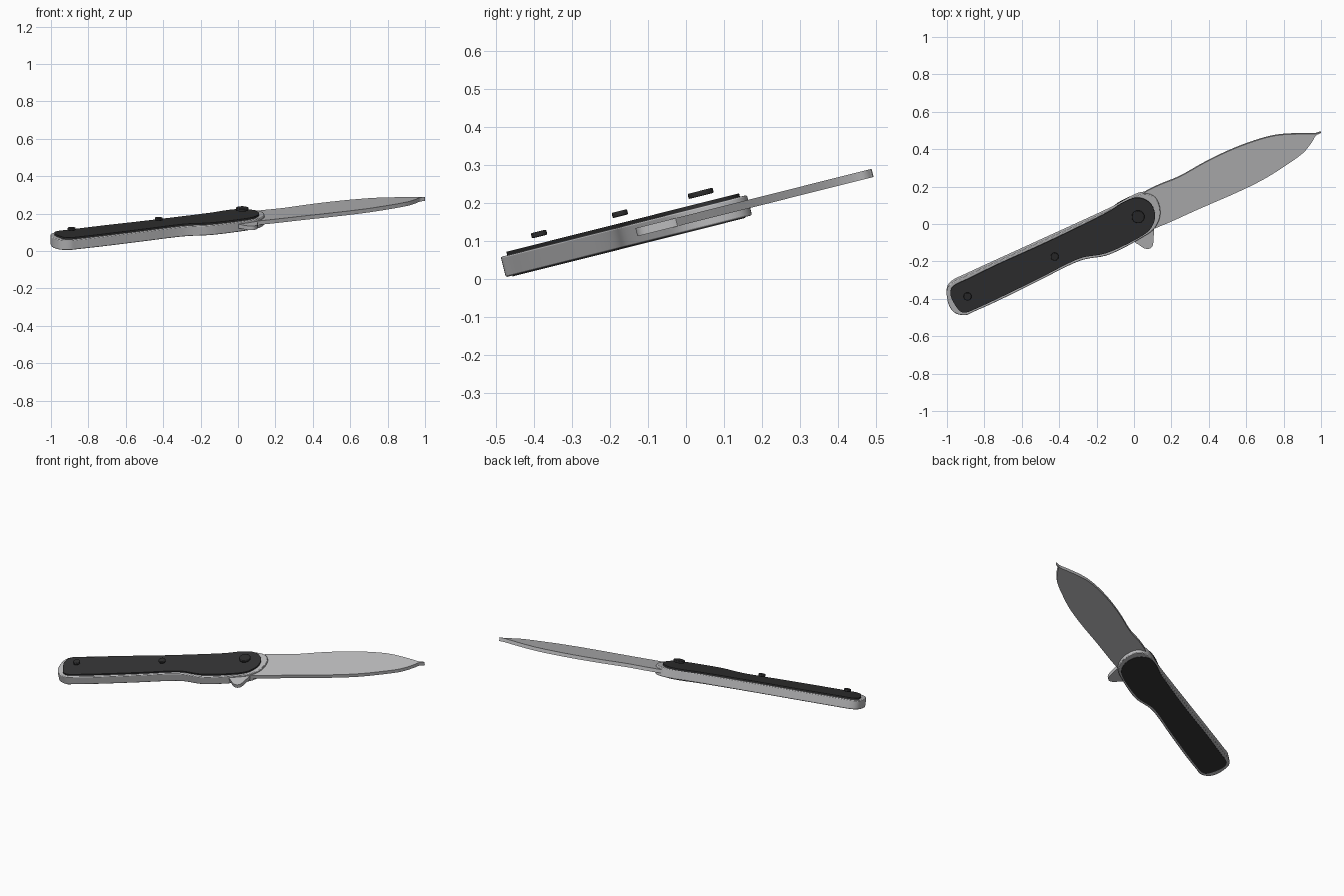
import bpy, bmesh, math
from mathutils import Vector

if "Cube" in bpy.data.objects:
    bpy.data.objects.remove(bpy.data.objects["Cube"])

TILT = math.radians(14.1)      # whole knife leans about the x axis
BASE = 0.12                    # offset of the handle underside along the tilted normal
S, C = math.sin(TILT), math.cos(TILT)


def material(name, r, g, b):
    m = bpy.data.materials.new(name)
    m.diffuse_color = (r, g, b, 1)
    m.use_nodes = True
    m.node_tree.nodes["Principled BSDF"].inputs["Base Color"].default_value = m.diffuse_color
    return m


STEEL = material("steel grey", 0.50, 0.50, 0.51)
BLACK = material("grip black", 0.032, 0.032, 0.033)
RIVET = material("rivet black", 0.026, 0.026, 0.027)


def smooth_loop(pts, steps=4):
    """Closed Catmull-Rom curve through the points."""
    out, n = [], len(pts)
    p = [Vector(q) for q in pts]
    for i in range(n):
        a, b, c, d = p[i - 1], p[i], p[(i + 1) % n], p[(i + 2) % n]
        for k in range(steps):
            t = k / steps
            out.append(0.5 * (2 * b + (c - a) * t + (2 * a - 5 * b + 4 * c - d) * t**2
                              + (3 * b - a - 3 * c + d) * t**3))
    return out


def plate(name, loop, low, high, mat, bevel=0.0, ref=None):
    """Tilted slab: outline in plan at height ref, thick from low to high."""
    ref = BASE + (high if ref is None else ref)
    bm = bmesh.new()
    rings = []
    for w in (BASE + low, BASE + high):
        ring = []
        for x, y in loop:
            v = (y + ref * S) / C
            ring.append(bm.verts.new((x, v * C - w * S, v * S + w * C)))
        rings.append(ring)
    n = len(loop)
    for i in range(n):
        j = (i + 1) % n
        bm.faces.new((rings[0][i], rings[0][j], rings[1][j], rings[1][i]))
    bm.faces.new(rings[0][::-1])
    bm.faces.new(rings[1])
    bmesh.ops.recalc_face_normals(bm, faces=bm.faces)
    me = bpy.data.meshes.new(name)
    bm.to_mesh(me)
    bm.free()
    me.materials.append(mat)
    ob = bpy.data.objects.new(name, me)
    bpy.context.collection.objects.link(ob)
    if bevel:
        mod = ob.modifiers.new("edge", 'BEVEL')
        mod.width, mod.segments, mod.angle_limit = bevel, 2, math.radians(50)
    bpy.ops.object.select_all(action='DESELECT')
    ob.select_set(True)
    bpy.context.view_layer.objects.active = ob
    bpy.ops.object.shade_smooth_by_angle(angle=math.radians(35))
    return ob


# Handle body
handle = [(-1.0, -.35), (-.998, -.405), (-.982, -.45), (-.95, -.48), (-.90, -.488), (-.853, -.468),
          (-.72, -.408), (-.505, -.302), (-.36, -.228), (-.265, -.19), (-.15, -.17),
          (-.05, -.126), (.04, -.075), (.10, -.035), (.134, .02), (.14, .075), (.122, .13),
          (.085, .157), (.035, .158), (-.02, .135), (-.13, .075), (-.45, -.072),
          (-.72, -.195), (-.905, -.28), (-.97, -.312)]
plate("handle_body", smooth_loop(handle), 0, 0.055, STEEL, 0.004)

# Grip scales, upper and lower
scale = [(-.98, -.355), (-.975, -.40), (-.935, -.462), (-.90, -.473), (-.85, -.455), (-.72, -.395),
         (-.505, -.29), (-.36, -.215), (-.27, -.178), (-.155, -.158), (-.03, -.104), (.07, -.045),
         (.107, .01), (.11, .065), (.085, .112), (.04, .137), (-.008, .136), (-.075, .105),
         (-.16, .052), (-.45, -.09), (-.72, -.212), (-.88, -.29), (-.955, -.325)]
loop = smooth_loop(scale)
plate("upper_grip_scale", loop, 0.053, 0.0645, BLACK)
plate("lower_grip_scale", loop, -0.0025, 0.002, BLACK, ref=0.0645)

# Blade with a clipped tip
blade = [(.0, .10), (.045, .16), (.135, .208), (.243, .252), (.377, .327), (.50, .387), (.618, .434),
         (.725, .466), (.805, .478), (.90, .481), (.965, .481), (.992, .489), (.998, .485),
         (.972, .472), (.95, .436), (.90, .376), (.80, .305), (.69, .237), (.55, .168),
         (.35, .081), (.14, -.012), (.05, -.03)]
plate("blade", smooth_loop(blade), 0.02, 0.042, STEEL)

# Opening tab below the pivot
tab = [(.0, -.085), (.025, -.11), (.055, -.13), (.083, -.132), (.10, -.115), (.104, -.08),
       (.10, -.02), (.03, .0)]
plate("opening_tab", smooth_loop(tab), 0.02, 0.042, STEEL)

# Pivot and rivets, standing just clear of the upper scale
for name, x, y, r in (("pivot_cap", .022, .037, .034),
                      ("middle_rivet", -.424, -.176, .021),
                      ("end_rivet", -.89, -.389, .021)):
    ring = [(x + r * math.cos(a), y + r * math.sin(a) * C)
            for a in (2 * math.pi * i / 32 for i in range(32))]
    plate(name, ring, 0.082, 0.096, RIVET, 0.003)
